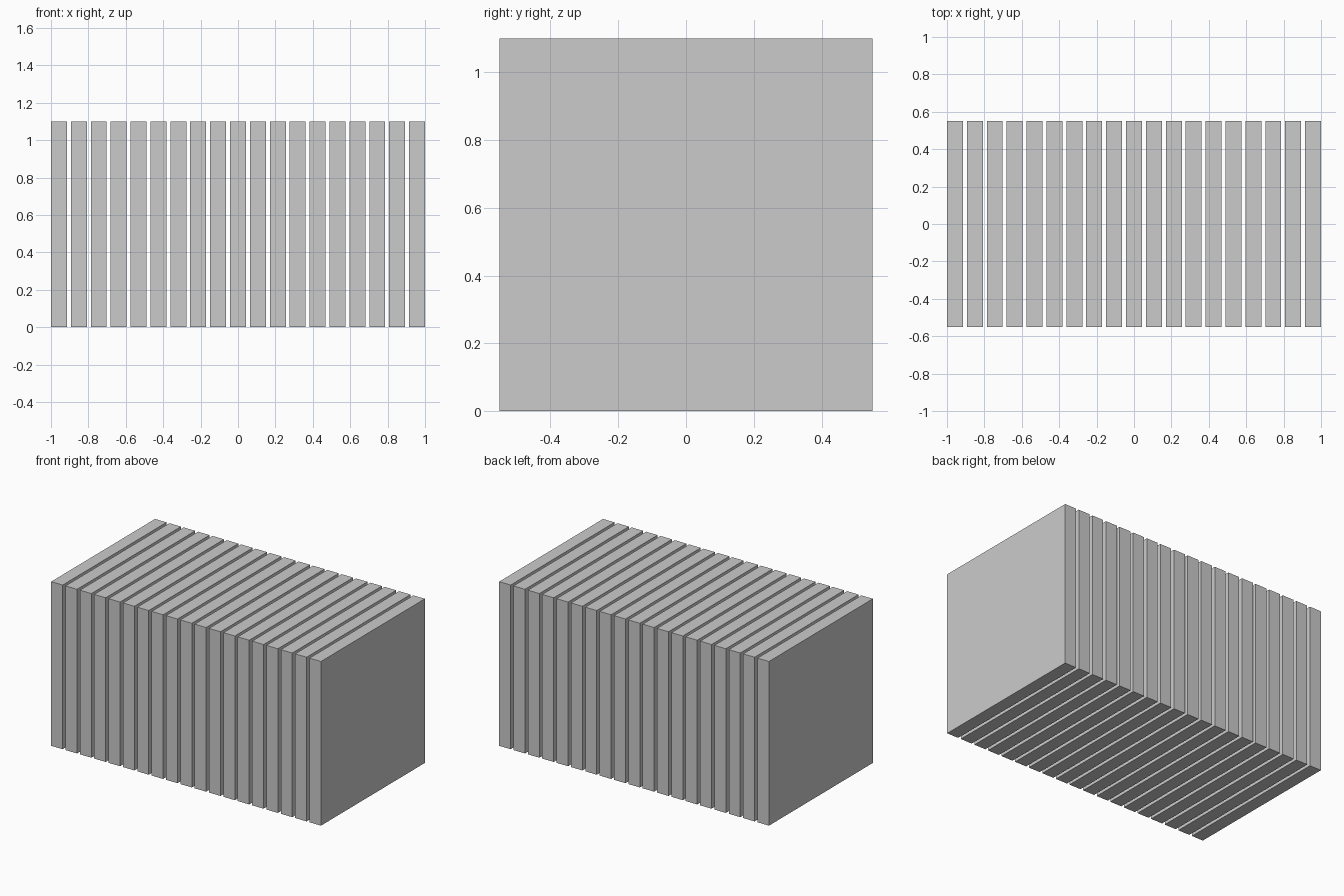
import bpy

if "Cube" in bpy.data.objects:
    bpy.data.objects.remove(bpy.data.objects["Cube"])

COUNT = 19
LENGTH, DEPTH, HEIGHT = 2.0, 1.1, 1.1
PITCH = LENGTH / (COUNT - 0.2)   # slab is 80% of the pitch, gap is 20%
THICK = PITCH * 0.8


def add_slab(name, x):
    bpy.ops.mesh.primitive_cube_add(size=1, location=(x, 0, HEIGHT / 2))
    slab = bpy.context.object
    slab.name = name
    slab.scale = (THICK, DEPTH, HEIGHT)
    bpy.ops.object.transform_apply(location=False, rotation=False, scale=True)
    return slab


# Row of evenly spaced upright slabs
for i in range(COUNT):
    add_slab(f"slab_{i + 1:02d}", (i - (COUNT - 1) / 2) * PITCH)
